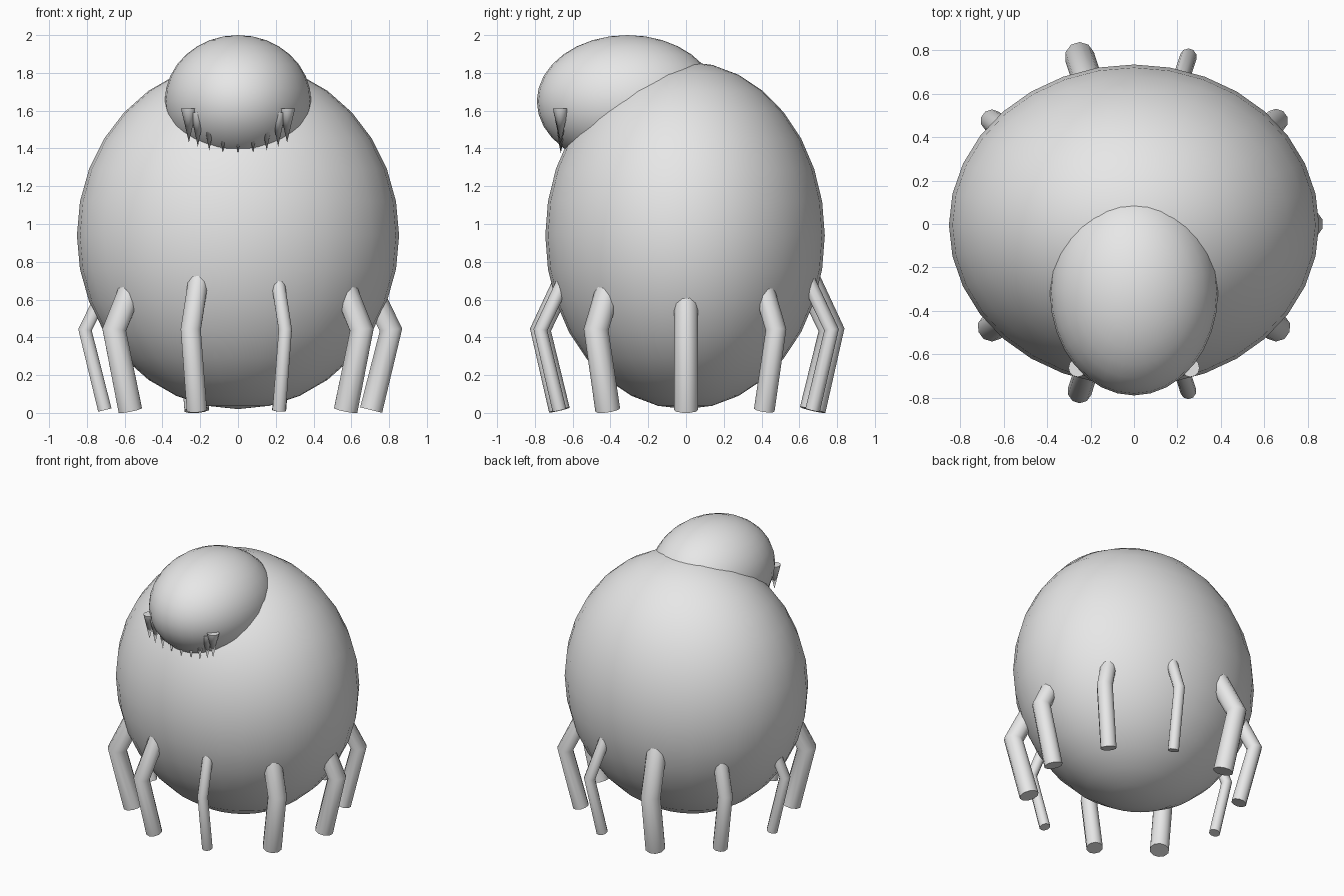
import bpy, bmesh, math
from mathutils import Vector

if "Cube" in bpy.data.objects:
    bpy.data.objects.remove(bpy.data.objects["Cube"])

# Single plain grey
grey = bpy.data.materials.new("light_grey")
grey.use_nodes = True
grey.diffuse_color = (0.8, 0.8, 0.8, 1)
grey.node_tree.nodes["Principled BSDF"].inputs["Base Color"].default_value = (0.8, 0.8, 0.8, 1)


def finish(obj, name, angle=50):
    obj.name = name
    obj.data.materials.append(grey)
    bpy.ops.object.select_all(action='DESELECT')
    obj.select_set(True)
    bpy.context.view_layer.objects.active = obj
    bpy.ops.object.shade_smooth_by_angle(angle=math.radians(angle))


def ellipsoid(name, centre, radii):
    bpy.ops.mesh.primitive_uv_sphere_add(segments=32, ring_count=16, location=centre)
    obj = bpy.context.object
    obj.scale = radii
    bpy.ops.object.transform_apply(location=False, rotation=False, scale=True)
    finish(obj, name)


def leg(name, angle, radius, sides=10):
    """Bent tube: foot, knee and a hip buried in the body."""
    out = Vector((math.cos(angle), math.sin(angle), 0))
    side = Vector((-out.y, out.x, 0))
    up = Vector((0, 0, 1))
    path = [out * r + up * z for r, z in ((0.705, 0.015), (0.81, 0.44), (0.62, 0.82))]
    lower = (path[1] - path[0]).normalized()
    upper = (path[2] - path[1]).normalized()
    bm = bmesh.new()
    rings = []
    for point, axis in zip(path, (lower, (lower + upper).normalized(), upper)):
        across = side.cross(axis)
        rings.append([bm.verts.new(point + radius * (
            side * math.cos(a) + across * math.sin(a)))
            for a in (math.tau * i / sides for i in range(sides))])
    for low, high in zip(rings, rings[1:]):
        for i in range(sides):
            j = (i + 1) % sides
            bm.faces.new((low[i], low[j], high[j], high[i]))
    bm.faces.new(rings[0])
    bm.faces.new(rings[-1])
    bmesh.ops.recalc_face_normals(bm, faces=bm.faces)
    mesh = bpy.data.meshes.new(name)
    bm.to_mesh(mesh)
    bm.free()
    obj = bpy.data.objects.new(name, mesh)
    bpy.context.collection.objects.link(obj)
    finish(obj, name)


def tooth(name, x, tip_z, radius):
    length = 0.18
    bpy.ops.mesh.primitive_cone_add(vertices=12, radius1=radius, radius2=0, depth=length,
                                    location=(x, -0.663, tip_z + length / 2),
                                    rotation=(math.pi, 0, 0))
    finish(bpy.context.object, name)


# Body and head
ellipsoid("body", (0, -0.005, 0.94), (0.853, 0.74, 0.92))
ellipsoid("head", (0, -0.31, 1.65), (0.388, 0.48, 0.35))

# Ten legs in an even ring, of varied thickness
thickness = (0.063, 0.055, 0.039, 0.069, 0.052, 0.038, 0.066, 0.056, 0.037, 0.066)
for i, r in enumerate(thickness):
    leg(f"leg_{i + 1}", math.tau * i / len(thickness), r)

# Row of teeth under the face
tooth("tooth_middle", 0, 1.375, 0.036)
for x, z, r in ((0.08, 1.38, 0.036), (0.152, 1.39, 0.038), (0.213, 1.41, 0.038), (0.26, 1.432, 0.042)):
    for sign, label in ((1, "left"), (-1, "right")):
        tooth(f"tooth_{label}", sign * x, z, r)
